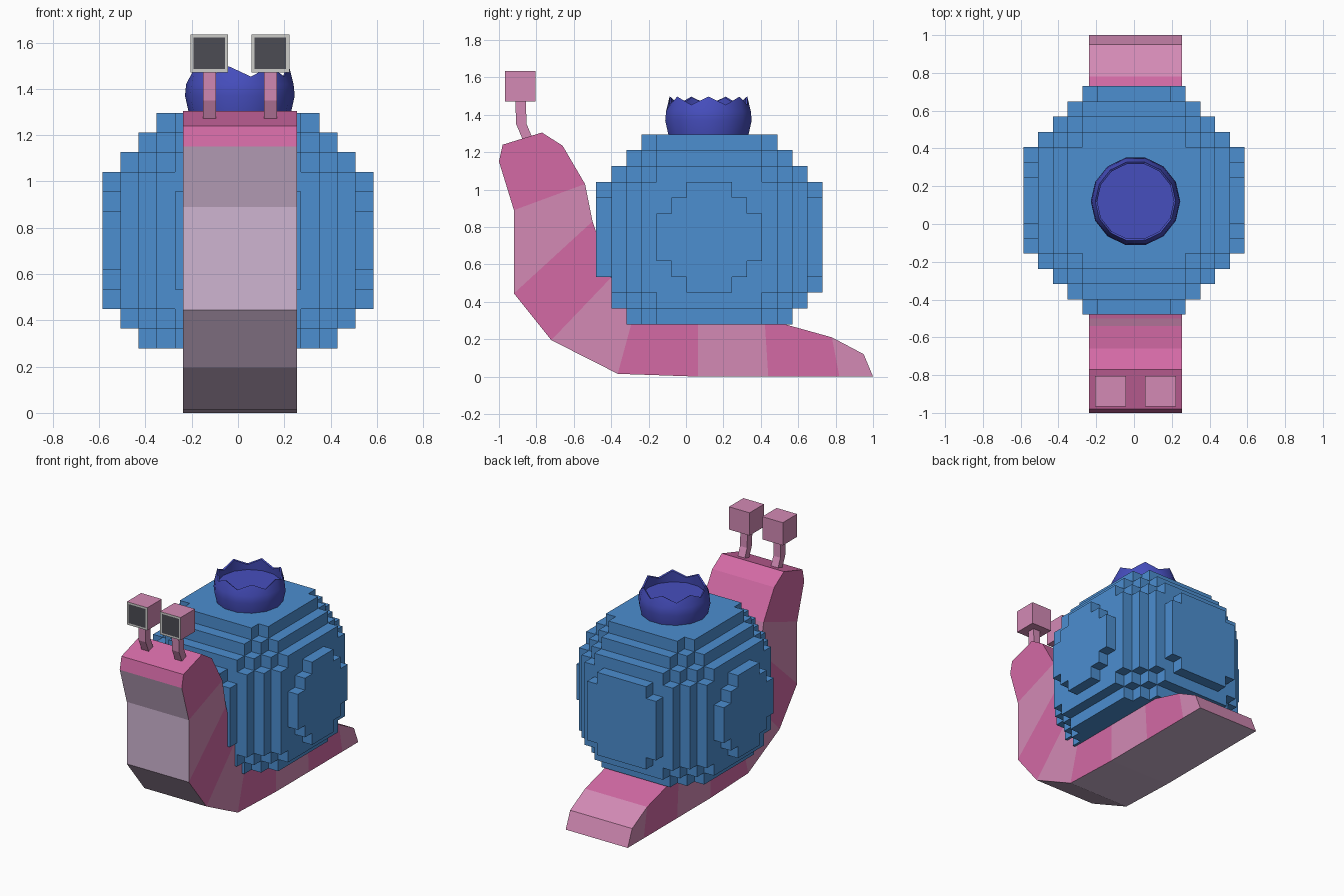
import bpy, bmesh, math

if "Cube" in bpy.data.objects:
    bpy.data.objects.remove(bpy.data.objects["Cube"])


def material(name, r, g, b):
    lin = [(c / 255 / 12.92) if c < 10 else ((c / 255 + 0.055) / 1.055) ** 2.4 for c in (r, g, b)]
    m = bpy.data.materials.new(name)
    m.diffuse_color = (*lin, 1)
    m.use_nodes = True
    m.node_tree.nodes["Principled BSDF"].inputs["Base Color"].default_value = m.diffuse_color
    return m


BLUE = material("berry blue", 76, 142, 208)
INDIGO = material("crown indigo", 70, 78, 190)
DEEP = material("deep pink", 211, 106, 165)
PALE = material("pale pink", 211, 138, 181)
BELLY = material("belly mauve", 207, 181, 209)
GREY = material("eye rim grey", 204, 204, 201)
DARK = material("eye dark grey", 76, 76, 84)

CX = 0.008  # centre line of the body


def finish(name, bm, mats, normals=True):
    if normals:
        bmesh.ops.recalc_face_normals(bm, faces=bm.faces[:])
    me = bpy.data.meshes.new(name)
    bm.to_mesh(me)
    bm.free()
    for m in mats:
        me.materials.append(m)
    ob = bpy.data.objects.new(name, me)
    bpy.context.collection.objects.link(ob)
    return ob


# Body: bands between (lower, upper) points in the y-z plane, tail to neck
low = [(1, 0), (.82, 0), (.44, 0), (.065, 0), (-.365, .015), (-.72, .195), (-.92, .445), (-.92, .89)]
up = [(.95, .12), (.78, .21), (.42, .31), (.065, .32), (-.26, .40), (-.40, .53), (-.50, .83), (-.54, 1.03)]
head = [(-1, 1.15), (-.98, 1.24), (-.77, 1.305), (-.66, 1.235)]
bm = bmesh.new()
pts = low + up + head
left = {p: bm.verts.new((CX - .246, *p)) for p in pts}
right = {p: bm.verts.new((CX + .246, *p)) for p in pts}


def strip(a, b, mat):
    bm.faces.new((left[a], left[b], right[b], right[a])).material_index = mat


def sides(loop, mat):
    for s in (left, right):
        bm.faces.new([s[p] for p in loop]).material_index = mat


strip(low[0], up[0], 1)  # tail end
for i in range(7):
    mat = 1 - i % 2
    sides([low[i], low[i + 1], up[i + 1], up[i]], mat)
    strip(up[i], up[i + 1], mat)
    strip(low[i], low[i + 1], 2)
outline = [low[7]] + head + [up[7]]
sides(outline, 0)
for k in range(5):
    strip(outline[k], outline[k + 1], 2 if k == 0 else 0)
finish("snail_body", bm, [DEEP, PALE, BELLY])

# Shell: blocky ball, only the outer faces of the filled cells
STEP = (.078, .0807, .0847)
MID = (0, .125, .745)


def filled(c):
    i, j, k = (abs(v) for v in c)
    if not -5 <= c[2] <= 6:
        return False
    n = i * i + j * j + k * k
    return n <= 60 or (n == 61 and min(i, j, k) > 0) or (n == 62 and j == 7)


bm = bmesh.new()
corner = {}


def vert(c):
    if c not in corner:
        corner[c] = bm.verts.new([MID[a] + c[a] * STEP[a] / 2 for a in range(3)])
    return corner[c]


R = range(-7, 8)
for cell in ((i, j, k) for i in R for j in R for k in R):
    if not filled(cell):
        continue
    for axis in range(3):
        for d in (-1, 1):
            near = list(cell)
            near[axis] += d
            if filled(near):
                continue
            quad = []
            for s, t in ((-1, -1), (1, -1), (1, 1), (-1, 1)):
                c = [2 * v for v in cell]
                c[axis] += d
                c[(axis + 1) % 3] += s
                c[(axis + 2) % 3] += t
                quad.append(vert(tuple(c)))
            bm.faces.new(quad if d > 0 else quad[::-1])
finish("berry_shell", bm, [BLUE], normals=False)

# Crown: bulging cup with a scalloped rim
bm = bmesh.new()
N = 14
rings = []
for r, z, wave in ((.218, 1.285, 0), (.237, 1.37, 0), (.232, 1.42, 0), (.213, 1.475, .022),
                   (.203, 1.47, .022), (.208, 1.41, 0)):
    rings.append([bm.verts.new((CX + r * math.cos(2 * math.pi * a / N),
                                .12 + r * math.sin(2 * math.pi * a / N),
                                z + wave * (-1) ** a)) for a in range(N)])
for lo, hi in zip(rings, rings[1:]):
    for a in range(N):
        b = (a + 1) % N
        bm.faces.new((lo[a], lo[b], hi[b], hi[a]))
bm.faces.new(rings[-1])
bm.faces.new(rings[0][::-1])
crown = finish("berry_crown", bm, [INDIGO])
bpy.context.view_layer.objects.active = crown
crown.select_set(True)
bpy.ops.object.shade_smooth_by_angle(angle=math.radians(35))

# Eye stalks and square eyes on both sides
for side, sx in (("left", -1), ("right", 1)):
    bm = bmesh.new()
    x, h, prev = CX + sx * .132, .028, None
    for y, z in ((-.84, 1.255), (-.88, 1.35), (-.885, 1.48)):
        ring = [bm.verts.new((x + a * h, y + b * h, z)) for a, b in ((-1, -1), (1, -1), (1, 1), (-1, 1))]
        if prev:
            for a in range(4):
                bm.faces.new((prev[a], prev[a - 3], ring[a - 3], ring[a]))
        else:
            bm.faces.new(ring[::-1])
        prev = ring
    bm.faces.new(prev)
    finish(side + "_eye_stalk", bm, [PALE])

    bm = bmesh.new()
    bmesh.ops.create_cube(bm, size=.163)
    bmesh.ops.translate(bm, verts=bm.verts[:], vec=(x, -.885, 1.553))
    front = min(bm.faces, key=lambda f: f.calc_center_median().y)
    rim = bmesh.ops.inset_region(bm, faces=[front], thickness=.019)["faces"]
    for f in rim:
        f.material_index = 1
    front.material_index = 2
    finish(side + "_eye", bm, [PALE, GREY, DARK])
